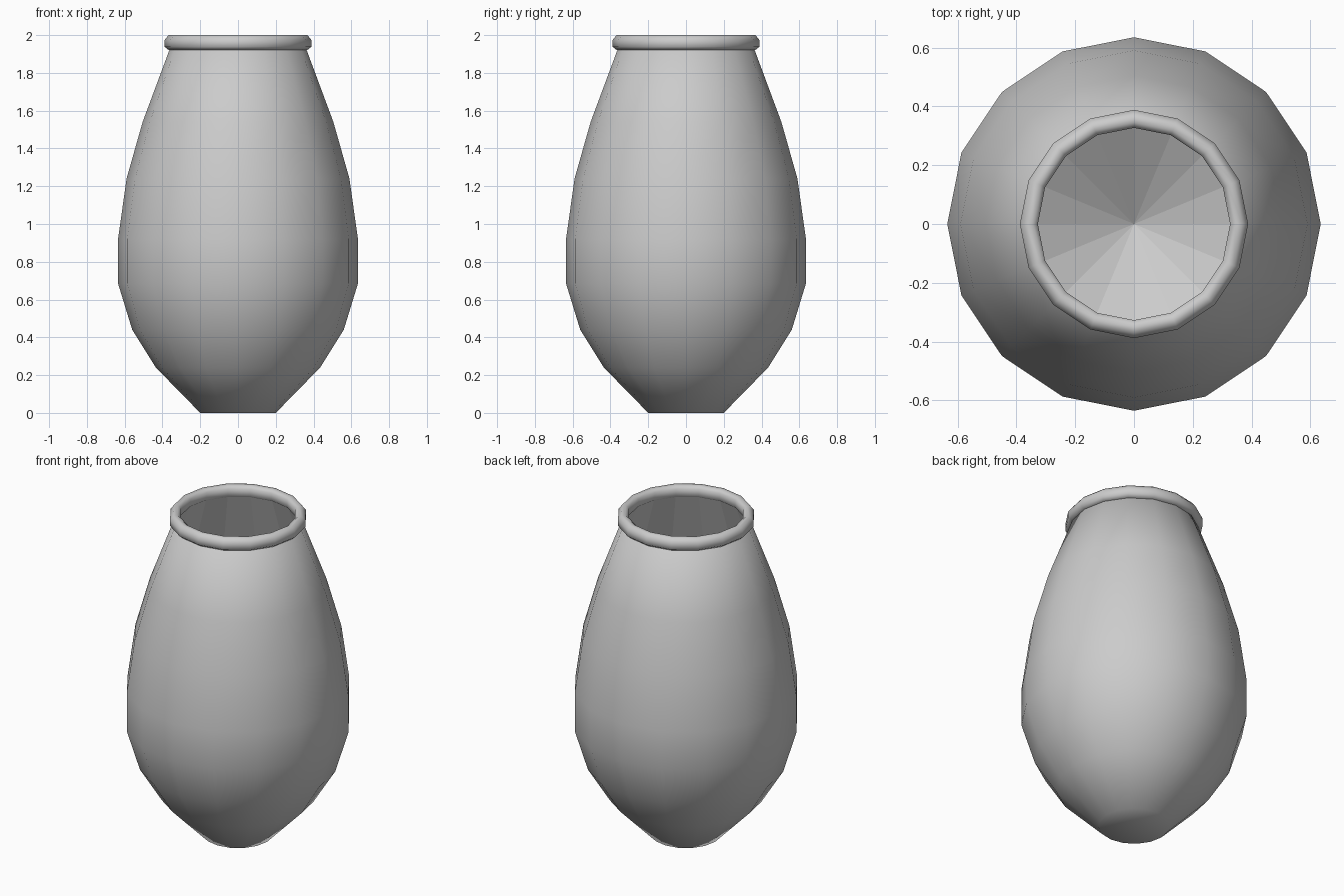
import bpy, bmesh
from math import cos, sin, pi

if "Cube" in bpy.data.objects:
    bpy.data.objects.remove(bpy.data.objects["Cube"])

SIDES = 16


def lathe(name, profile, closed=False, flat_from=None):
    """Spin an (r, z) profile about z; r = 0 points become a single pole."""
    bm = bmesh.new()
    rings = []
    for r, z in profile:
        if r == 0:
            rings.append([bm.verts.new((0, 0, z))] * SIDES)
        else:
            rings.append([bm.verts.new((r * cos(2 * pi * i / SIDES),
                                        r * sin(2 * pi * i / SIDES), z))
                          for i in range(SIDES)])
    pairs = list(zip(rings, rings[1:]))
    if closed:
        pairs.append((rings[-1], rings[0]))
    for k, (a, b) in enumerate(pairs):
        for i in range(SIDES):
            j = (i + 1) % SIDES
            corners = list(dict.fromkeys((a[i], a[j], b[j], b[i])))
            face = bm.faces.new(corners)
            face.smooth = flat_from is None or k < flat_from
    bmesh.ops.recalc_face_normals(bm, faces=bm.faces)
    mesh = bpy.data.meshes.new(name)
    bm.to_mesh(mesh)
    bm.free()
    obj = bpy.data.objects.new(name, mesh)
    bpy.context.collection.objects.link(obj)
    return obj


# Vase body: outer wall up, then hollow inner wall down to a pointed floor
outer = [(0, 0), (0.20, 0), (0.435, 0.24), (0.56, 0.44), (0.635, 0.685),
         (0.635, 0.92), (0.59, 1.24), (0.505, 1.54), (0.36, 1.93)]
inner = [(0.332, 1.94), (0.475, 1.54), (0.56, 1.24), (0.605, 0.92),
         (0.605, 0.69), (0.53, 0.46), (0.405, 0.27), (0, 0.02)]
lathe("vase_body", outer + inner, flat_from=len(outer))

# Rounded rim ring
rim = [(0.327, 1.94), (0.345, 1.922), (0.368, 1.922), (0.388, 1.938),
       (0.388, 1.975), (0.368, 2.0), (0.345, 2.0), (0.327, 1.985)]
lathe("rim", rim, closed=True)
